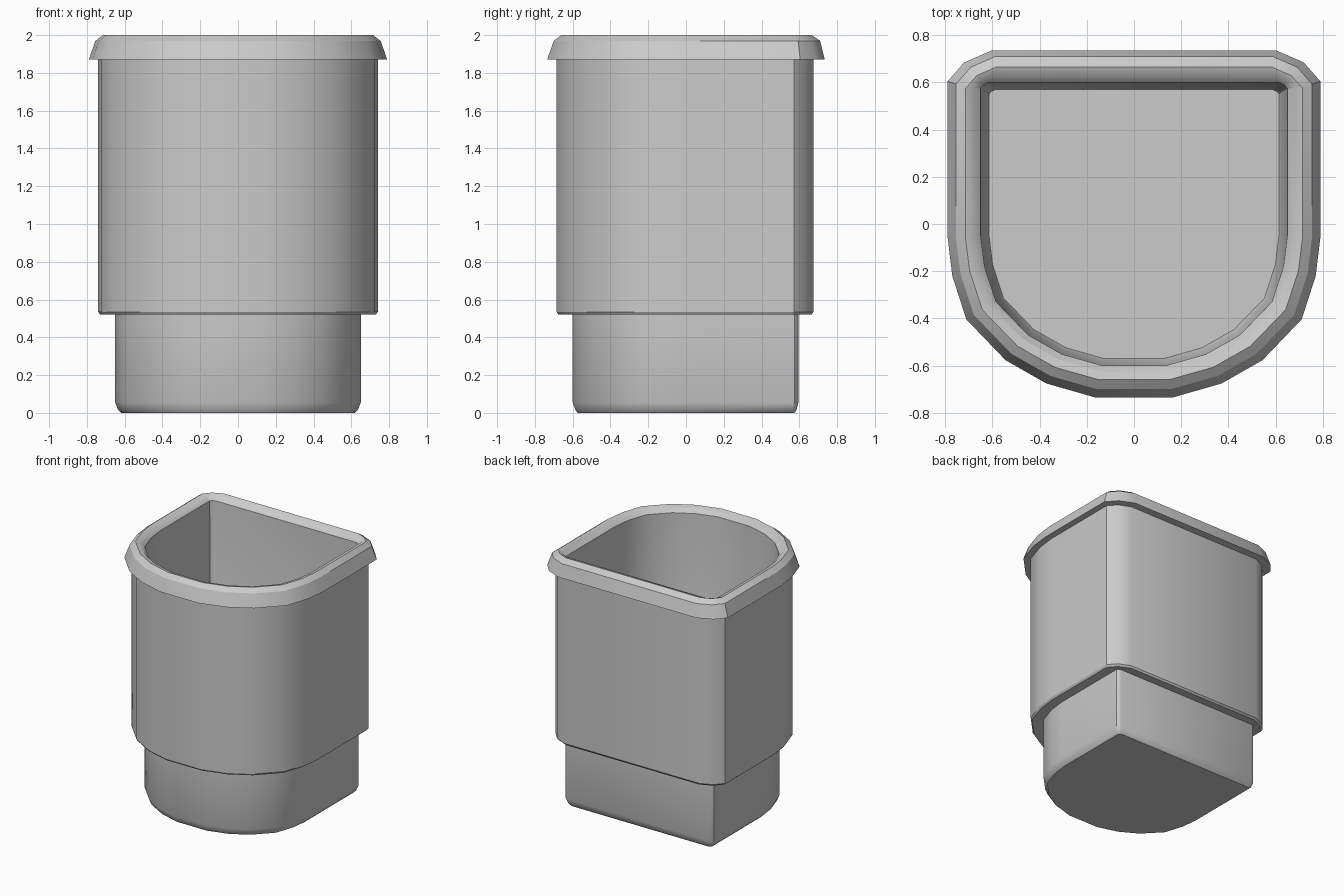
import bpy
import bmesh
import math

cube = bpy.data.objects.get("Cube")
if cube:
    bpy.data.objects.remove(cube, do_unlink=True)

grey = bpy.data.materials.new("plain_grey")
grey.use_nodes = True
grey.diffuse_color = (0.6, 0.6, 0.6, 1)
grey.node_tree.nodes["Principled BSDF"].inputs["Base Color"].default_value = (0.6, 0.6, 0.6, 1)

# Rounded front of the D outline, as fractions of half width and front depth
FRONT = [(0.21, 1), (0.47, 0.92), (0.69, 0.785), (0.9, 0.55), (0.975, 0.3), (1, 0.08)]


def outline(half, front, back, corner):
    """D-shaped outline, counter-clockwise from above, with eased back corners."""
    right = [(fx * half, -fy * front) for fx, fy in FRONT]
    right += [(half, back - 0.13 * corner),
              (half - 0.07 * corner, back - 0.05 * corner),
              (half - 0.185 * corner, back)]
    return right + [(-x, y) for x, y in reversed(right)]


def loft(name, rings, cap_first=False, cap_last=False):
    """Skin a stack of outlines given as (z, half width, front, back, corner)."""
    bm = bmesh.new()
    loops = [[bm.verts.new((x, y, z)) for x, y in outline(*shape)]
             for z, *shape in rings]
    for low, high in zip(loops, loops[1:]):
        n = len(low)
        for i in range(n):
            j = (i + 1) % n
            bm.faces.new((low[i], low[j], high[j], high[i]))
    if cap_first:
        bm.faces.new(loops[0][::-1])
    if cap_last:
        bm.faces.new(loops[-1])
    mesh = bpy.data.meshes.new(name)
    bm.to_mesh(mesh)
    bm.free()
    mesh.materials.append(grey)
    obj = bpy.data.objects.new(name, mesh)
    bpy.context.collection.objects.link(obj)
    bpy.ops.object.select_all(action='DESELECT')
    obj.select_set(True)
    bpy.context.view_layer.objects.active = obj
    bpy.ops.object.shade_smooth_by_angle(angle=math.radians(30))
    return obj


# Narrow foot with a bevelled bottom edge
loft("foot", [(0, 0.62, 0.575, 0.575, 0.15),
              (0.015, 0.635, 0.585, 0.585, 0.15),
              (0.055, 0.65, 0.6, 0.595, 0.15),
              (0.525, 0.65, 0.6, 0.595, 0.15)], cap_first=True)

# Wide outer sleeve with its stepped underside
loft("sleeve", [(0.525, 0.65, 0.6, 0.595, 0.15),
                (0.52, 0.73, 0.675, 0.665, 0.8),
                (0.535, 0.74, 0.685, 0.675, 0.8),
                (1.87, 0.74, 0.685, 0.675, 0.8)])

# Overhanging rim, sloping out below and rolling into the opening
loft("rim", [(1.87, 0.74, 0.685, 0.675, 0.8),
             (1.87, 0.79, 0.735, 0.735, 1),
             (1.97, 0.755, 0.7, 0.71, 0.9),
             (2.0, 0.715, 0.66, 0.665, 0.7),
             (1.99, 0.68, 0.625, 0.63, 0.4),
             (1.96, 0.65, 0.6, 0.6, 0.2)])

# Inner wall and floor
loft("inner_wall", [(1.96, 0.65, 0.6, 0.6, 0.2),
                    (0.07, 0.625, 0.58, 0.58, 0.15),
                    (0.04, 0.615, 0.57, 0.57, 0.15)], cap_last=True)
